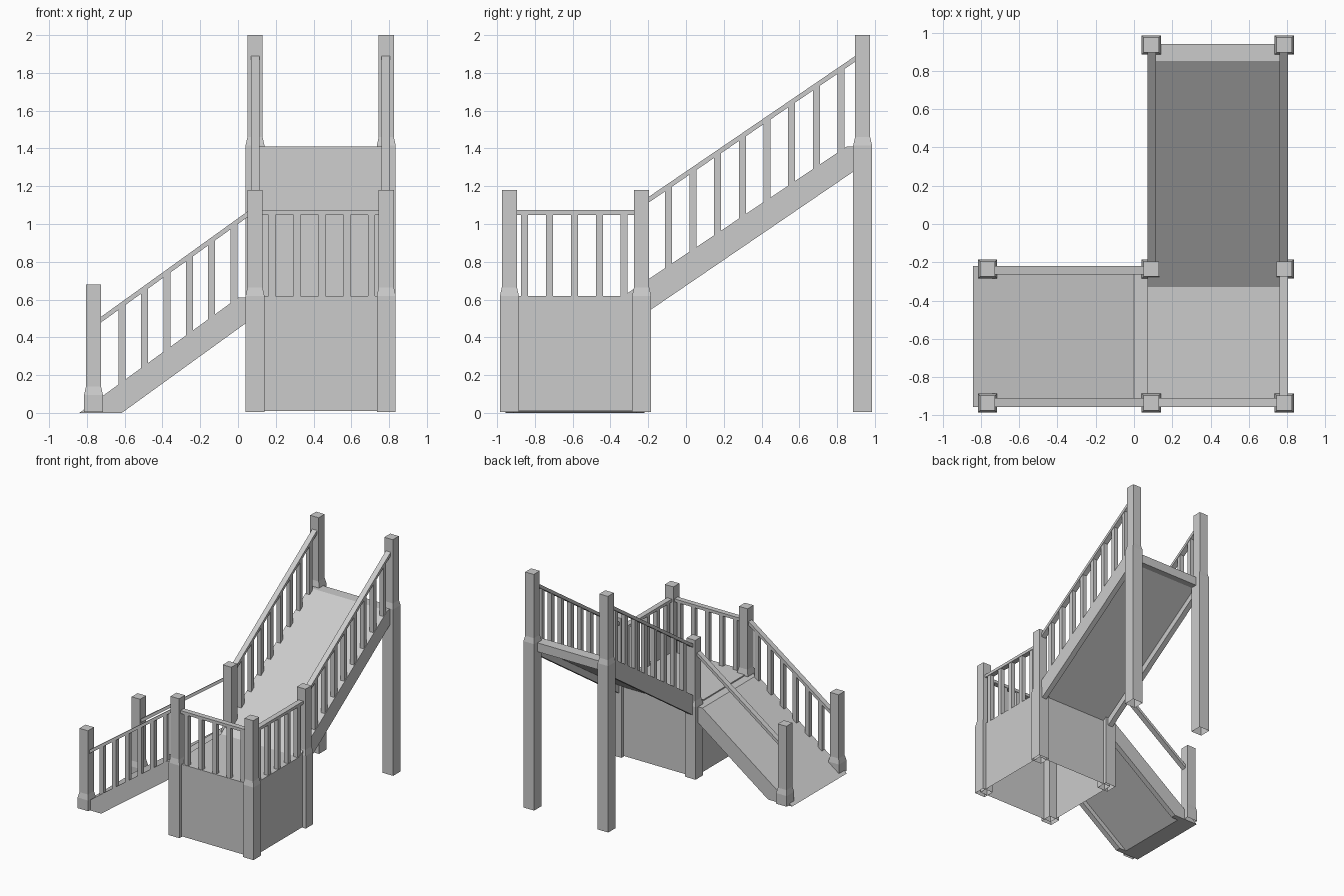
import bpy, bmesh
from mathutils import Vector

cube = bpy.data.objects.get("Cube")
if cube:
    bpy.data.objects.remove(cube)

grey = bpy.data.materials.new("plain_grey")
grey.use_nodes = True
grey.diffuse_color = (0.6, 0.6, 0.6, 1)
grey.node_tree.nodes["Principled BSDF"].inputs["Base Color"].default_value = (0.6, 0.6, 0.6, 1)


def finish(bm, name):
    bmesh.ops.recalc_face_normals(bm, faces=bm.faces)
    mesh = bpy.data.meshes.new(name)
    bm.to_mesh(mesh)
    bm.free()
    mesh.materials.append(grey)
    bpy.context.collection.objects.link(bpy.data.objects.new(name, mesh))


def prism(name, profile, axis, lo, hi):
    """Extrude a (run, z) profile sideways; axis is the extrusion direction."""
    bm = bmesh.new()
    place = (lambda r, z: (lo, r, z)) if axis == "x" else (lambda r, z: (r, lo, z))
    face = bm.faces.new([bm.verts.new(place(r, z)) for r, z in profile])
    out = bmesh.ops.extrude_face_region(bm, geom=[face])
    step = Vector((hi - lo, 0, 0)) if axis == "x" else Vector((0, hi - lo, 0))
    bmesh.ops.translate(bm, vec=step, verts=[v for v in out["geom"] if isinstance(v, bmesh.types.BMVert)])
    finish(bm, name)


def stack(name, x, y, sections, sides=4):
    """Square column through (half width, z) sections, open underneath."""
    bm = bmesh.new()
    rings = [[bm.verts.new((x + sx * h, y + sy * h, z))
              for sx, sy in ((-1, -1), (1, -1), (1, 1), (-1, 1))] for h, z in sections]
    for a, b in zip(rings, rings[1:]):
        for i in range(sides):
            j = (i + 1) % sides
            bm.faces.new((a[i], a[j], b[j], b[i]))
    bm.faces.new(rings[-1])
    finish(bm, name)


def post(name, x, y, shoulder, top):
    stack(name, x, y, [(0.05, 0.005), (0.05, shoulder), (0.04, shoulder + 0.045), (0.04, top)])


def rail(name, axis, centre, start, end, thick=0.03):
    """Handrail running between two (run, top z) points."""
    (r0, z0), (r1, z1) = start, end
    prism(name, [(r0, z0 - thick), (r1, z1 - thick), (r1, z1), (r0, z0)],
          axis, centre - 0.0225, centre + 0.0225)


def balusters(name, axis, centre, first, pitch, count, bottom, top):
    """Upright bars between two height functions."""
    for i in range(count):
        r = first + i * pitch
        x, y = (centre, r) if axis == "x" else (r, centre)
        stack(f"{name}_{i + 1}", x, y, [(0.0185, bottom(r)), (0.0185, top(r))])


# Main layout lines
XM, XR, XL = 0.09, 0.785, -0.765
YF, YM, YB = -0.935, -0.235, 0.935
OUT_X = (0.0925, 0.7825)
OUT_Y = (-0.9325, -0.2425)

# Posts
for side, y in (("front", YF), ("rear", YM)):
    post(f"ramp_foot_post_{side}", XL, y, 0.095, 0.68)
    post(f"landing_inner_post_{side}", XM, y, 0.62, 1.18)
    post(f"landing_outer_post_{side}", XR, y, 0.62, 1.18)
post("upper_post_right", XM, YB, 1.415, 2.0)
post("upper_post_left", XR, YB, 1.415, 2.0)

# Square landing, open underneath
bm = bmesh.new()
bmesh.ops.create_cube(bm, size=1)
for v in bm.verts:
    v.co = ((0.07 if v.co.x < 0 else 0.805), (-0.955 if v.co.y < 0 else -0.215),
            (0.01 if v.co.z < 0 else 0.62))
bmesh.ops.delete(bm, geom=[f for f in bm.faces if all(v.co.z < 0.1 for v in f.verts)], context="FACES")
finish(bm, "landing")

# Lower ramp: deck between two deeper side boards
low_top = [(-0.84, 0.0), (0.0, 0.61), (0.09, 0.61)]
for side, y in zip(("front", "rear"), OUT_Y):
    prism(f"lower_side_board_{side}", low_top + [(0.09, 0.51), (-0.615, 0.0)], "y", y - 0.0225, y + 0.0225)
    rail(f"lower_handrail_{side}", "y", y, (XL, 0.48), (XM, 1.095))
prism("lower_deck", low_top + [(0.09, 0.56), (-0.68, 0.0)], "y", OUT_Y[0] + 0.0225, OUT_Y[1] - 0.0225)
balusters("lower_baluster", "y", OUT_Y[0], -0.615, 0.119, 6,
          lambda x: 0.58 + 0.72 * min(x, 0), lambda x: 1.015 + 0.72 * x)

# Upper ramp with flat lip at the top
up_top = [(-0.33, 0.62), (0.85, 1.41), (0.94, 1.41)]
for side, x in zip(("right", "left"), OUT_X):
    prism(f"upper_side_board_{side}", up_top + [(0.94, 1.314), (-0.235, 0.513)], "x", x - 0.0225, x + 0.0225)
    rail(f"upper_handrail_{side}", "x", x, (YM, 1.118), (YB, 1.916))
    balusters(f"upper_baluster_{side}", "x", x, -0.093, 0.1305, 8,
              lambda y: 0.80 + 0.67 * y, lambda y: 1.263 + 0.682 * y)
prism("upper_deck", up_top + [(0.94, 1.335), (0.885, 1.335), (-0.235, 0.58)], "x",
      OUT_X[0] + 0.0225, OUT_X[1] - 0.0225)

# Landing railings on the two closed sides
rail("landing_handrail_front", "y", OUT_Y[0], (XM, 1.073), (XR, 1.073), 0.025)
rail("landing_handrail_left", "x", OUT_X[1], (YF, 1.073), (YM, 1.073), 0.025)
for name, axis, centre, first in (("front_baluster", "y", OUT_Y[0], 0.18),
                                  ("left_baluster", "x", OUT_X[1], -0.855)):
    balusters(name, axis, centre, first, 0.132, 5, lambda r: 0.615, lambda r: 1.06)
